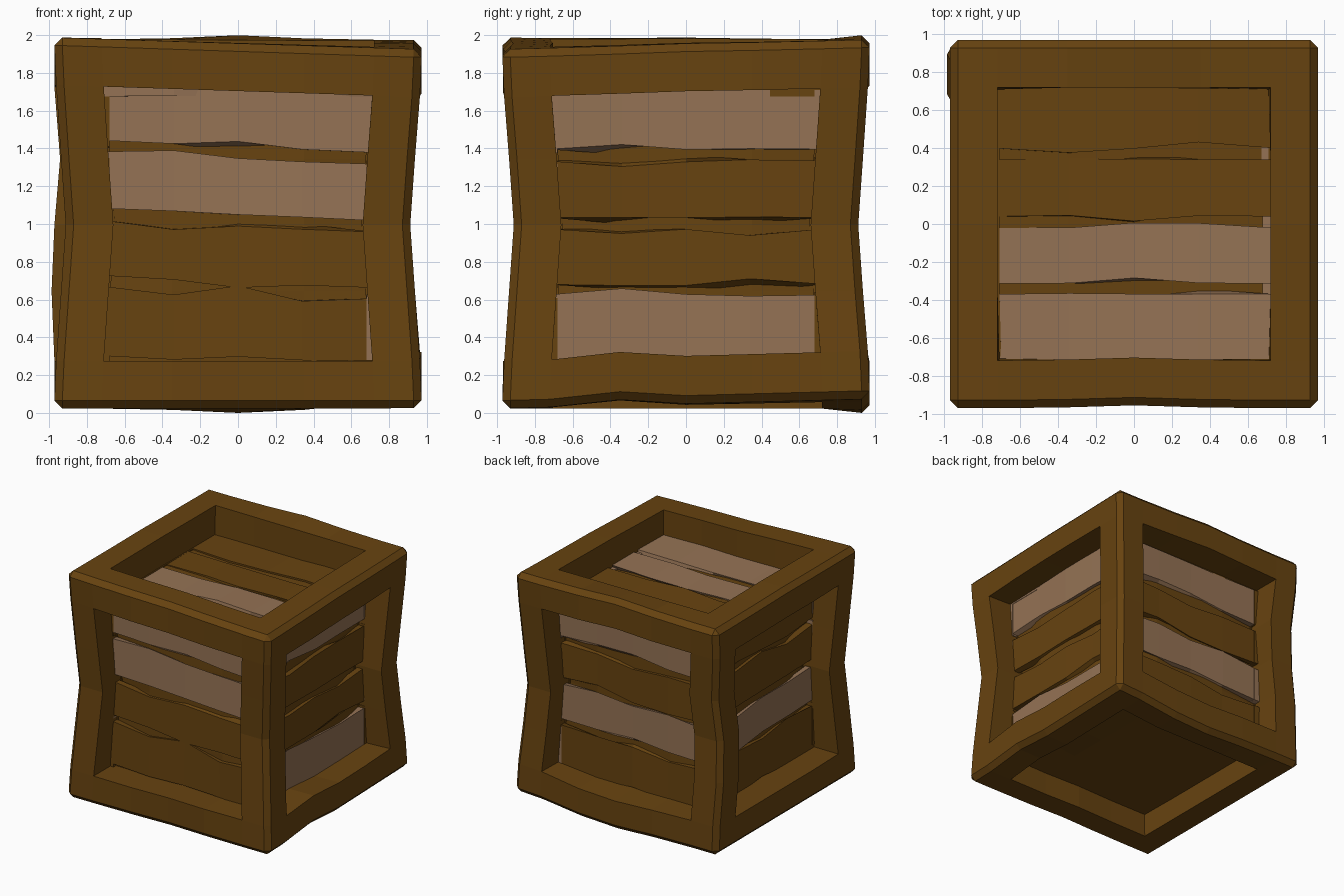
import bpy, bmesh, random
from mathutils import Vector, Matrix

if "Cube" in bpy.data.objects:
    bpy.data.objects.remove(bpy.data.objects["Cube"])

random.seed(4)
CZ = 0.995                      # height of the crate centre
OUT, WIN = 0.972, 0.72          # outer half size, window half size


def material(name, rgb):
    m = bpy.data.materials.new(name)
    m.diffuse_color = (*rgb, 1)
    m.use_nodes = True
    m.node_tree.nodes["Principled BSDF"].inputs["Base Color"].default_value = m.diffuse_color
    return m


DARK = material("dark_wood", (0.136, 0.056, 0.005))
LIGHT = material("pale_wood", (0.30, 0.17, 0.09))


def finish(bm, name, mat):
    bmesh.ops.recalc_face_normals(bm, faces=bm.faces)
    me = bpy.data.meshes.new(name)
    bm.to_mesh(me)
    bm.free()
    ob = bpy.data.objects.new(name, me)
    me.materials.append(mat)
    ob.location.z = CZ
    bpy.context.collection.objects.link(ob)
    return ob


def warp(p):
    """Hand-hewn bends: pinched posts, sagging and bulging beams."""
    x, y, z = p
    sx, sy = (1 if x > 0 else -1), (1 if y > 0 else -1)
    q = Vector(p)
    # posts, with the back left one bent the other way
    if abs(x) > 0.6 and abs(y) > 0.6:
        pinch = 0.06 * max(0, 1 - abs(z) / 0.85)
        q.y -= sy * pinch
        if sx < 0 and sy > 0:
            q.x += 0.03 * (abs(z - 0.35) < 0.1) - 0.015 * (abs(z + 0.35) < 0.1)
        else:
            q.x -= sx * pinch
    # beams: one low top corner, one raised bottom corner, back bulge
    if abs(z) > 0.6:
        mid_x, mid_y = max(0, 1 - abs(x) / 0.5), max(0, 1 - abs(y) / 0.5)
        bulge = 0.023 * mid_x * min(1, max(0, (y - WIN) / 0.2))
        if z > 0:
            q.z += 0.01 - 0.055 * (1 + x) * (1 - y) / 4
            q.z += 0.012 * (1 - x) * (1 - y) / 4
            q.z += bulge + 0.005 * mid_y
        else:
            q.z += 0.055 * max(0, x) * (1 + y) / 2 * (x > 0.6)
            q.z -= bulge
            q.z += 0.03 * (abs(y + 0.35) < 0.1) * (x > 0.6)
        if y < -0.6:
            q.y += 0.015 * mid_x
    return q


# Frame: gridded cube, chamfered, with a recess pushed into all six sides
bm = bmesh.new()
bmesh.ops.create_cube(bm, size=6)
bmesh.ops.subdivide_edges(bm, edges=bm.edges[:], cuts=5, use_grid_fill=True)
steps = [-OUT, -WIN, -0.35, 0, 0.35, WIN, OUT]
for v in bm.verts:
    v.co = Vector([steps[round(c) + 3] for c in v.co])
rim = [e for e in bm.edges
       if sum(all(abs(v.co[i]) > OUT - 0.01 and v.co[i] * e.verts[0].co[i] > 0
                  for v in e.verts) for i in range(3)) == 2]
bmesh.ops.bevel(bm, geom=rim, offset=0.042, segments=1, affect='EDGES')
for axis in range(3):
    for sign in (-1, 1):
        depth = 0.2 if (axis == 2 and sign < 0) else 0.262
        faces = []
        for f in bm.faces:
            c = f.calc_center_median()
            if c[axis] * sign > OUT - 0.01 and all(
                    abs(c[i]) < WIN for i in range(3) if i != axis):
                faces.append(f)
        ext = bmesh.ops.extrude_face_region(bm, geom=faces)["geom"]
        bmesh.ops.delete(bm, geom=faces, context='FACES')
        for v in ext:
            if isinstance(v, bmesh.types.BMVert):
                v.co[axis] -= sign * depth
for v in bm.verts:
    v.co = warp(v.co)
finish(bm, "crate_frame", DARK)


def plank(name, basis, low, high, tilt, mat):
    """Rough board with knocked edges, lying in one recess."""
    bm = bmesh.new()
    rings = []
    for u in (-0.735, -0.34, 0, 0.34, 0.735):
        ring = []
        for v, w in ((low, 0.68), (high, 0.68), (high, 0.732), (low, 0.732)):
            if abs(u) < 0.5:
                v += random.choice((0, 0, 0.03, -0.03)) + random.uniform(-.006, .006)
                w += random.uniform(-0.008, 0.008)
            v = max(-0.74, min(0.715, v + tilt * u))
            ring.append(bm.verts.new(basis @ Vector((u, v, w))))
        rings.append(ring)
    for a, b in zip(rings, rings[1:]):
        for i in range(4):
            j = (i + 1) % 4
            bm.faces.new((a[i], a[j], b[j], b[i]))
    bm.faces.new(rings[0])
    bm.faces.new(rings[-1])
    finish(bm, name, mat)


# Planks: side name, across axis, up axis, outward axis, tilt, pale boards
X, Y, Z = Vector((1, 0, 0)), Vector((0, 1, 0)), Vector((0, 0, 1))
sides = [("front", X, Z, -Y, -0.045, (2, 3)),
         ("right", Y, Z, X, 0.0, (0, 3)),
         ("back", -X, Z, Y, -0.02, (1, 3)),
         ("left", -Y, Z, -X, 0.02, (1,)),
         ("top", X, Y, Z, 0.0, (0, 1))]
spans = [(-0.74, -0.37), (-0.315, -0.02), (0.04, 0.34), (0.40, 0.74)]
for side, across, up, outward, tilt, pale in sides:
    basis = Matrix((across, up, outward)).transposed()
    shift = 0.015 if side == "front" else 0
    for i, (low, high) in enumerate(spans):
        plank(f"{side}_plank_{i + 1}", basis, low + shift, high + shift, tilt,
              LIGHT if i in pale else DARK)
